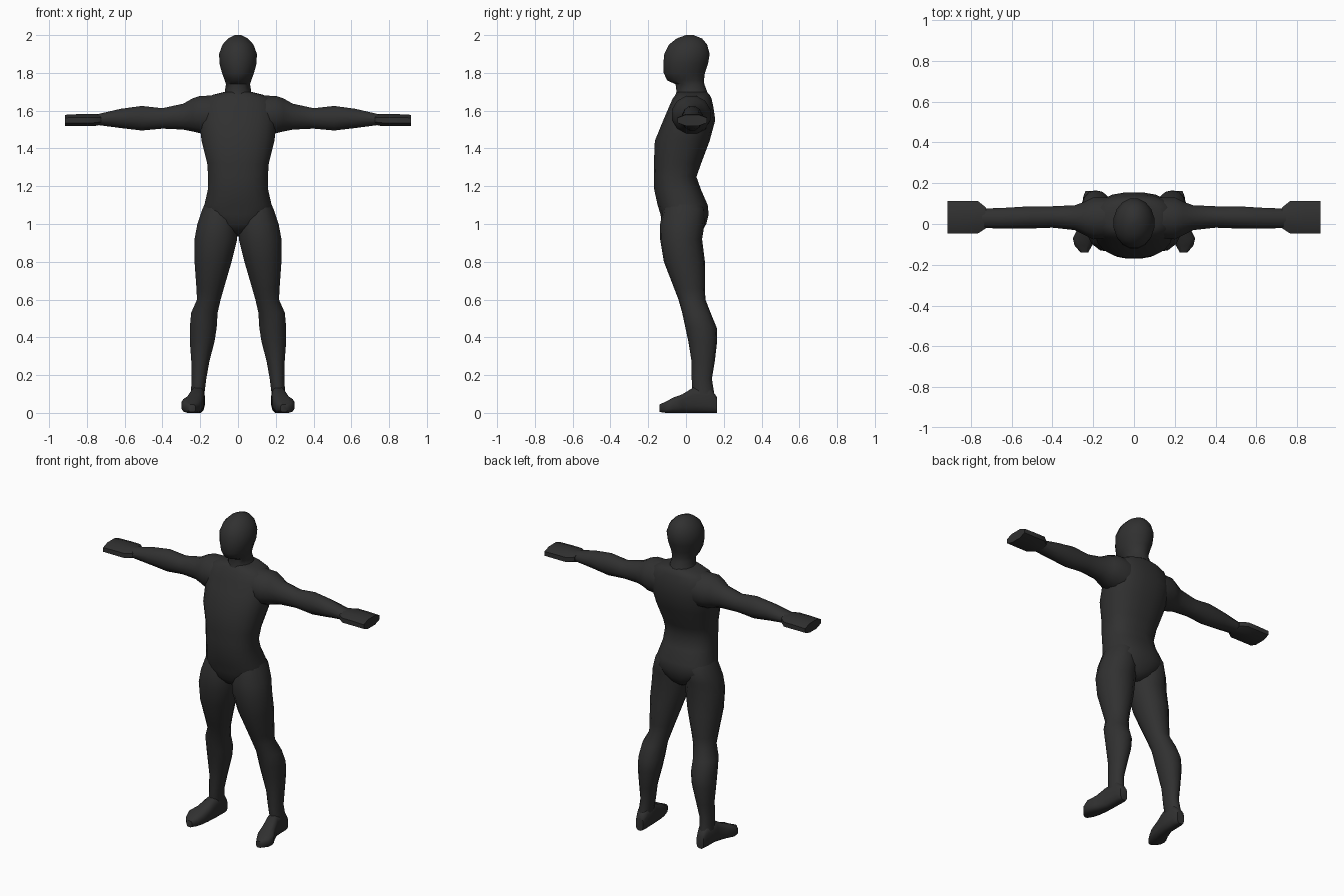
import bpy, bmesh, math

skin = bpy.data.materials.new("charcoal")
skin.diffuse_color = (0.03, 0.03, 0.03, 1)


def loft(name, axis, rings, sides=12, power=2.0, caps=(True, True), mirror=False):
    """Skin rounded rings (position, a_min, a_max, b_min, b_max) along an axis."""
    bm = bmesh.new()
    loops = []
    for p, a0, a1, b0, b1 in rings:
        loop = []
        for i in range(sides):
            t = 2 * math.pi * (i + 0.5) / sides
            c, s = math.cos(t), math.sin(t)
            c = math.copysign(abs(c) ** (2 / power), c)
            s = math.copysign(abs(s) ** (2 / power), s)
            # stretch so the flat-sided ring still fills its extents
            k = 1 / math.cos(math.pi / sides) ** (2 / power)
            a = (a0 + a1) / 2 + c * k * (a1 - a0) / 2
            b = (b0 + b1) / 2 + min(1, max(-1, s * k)) * (b1 - b0) / 2
            co = {"x": (p, a, b), "y": (a, p, b), "z": (a, b, p)}[axis]
            loop.append(bm.verts.new(co))
        loops.append(loop)
    for lo, hi in zip(loops, loops[1:]):
        for i in range(sides):
            j = (i + 1) % sides
            bm.faces.new((lo[i], lo[j], hi[j], hi[i]))
    for use, loop in zip(caps, (loops[0], loops[-1])):
        if use:
            bm.faces.new(loop)
    bmesh.ops.recalc_face_normals(bm, faces=bm.faces)
    mesh = bpy.data.meshes.new(name)
    bm.to_mesh(mesh)
    bm.free()
    mesh.materials.append(skin)
    ob = bpy.data.objects.new(name, mesh)
    bpy.context.collection.objects.link(ob)
    if mirror:
        ob.modifiers.new("mirror", "MIRROR").use_mirror_merge = False
    bpy.ops.object.select_all(action="DESELECT")
    ob.select_set(True)
    bpy.context.view_layer.objects.active = ob
    bpy.ops.object.shade_smooth_by_angle(angle=math.radians(50))
    return ob


def sym(z, half, y0, y1):
    return (z, -half, half, y0, y1)


# head and neck
loft("head", "z", [
    sym(1.67, 0.085, -0.06, 0.125), sym(1.70, 0.07, -0.05, 0.112),
    sym(1.74, 0.064, -0.055, 0.097), sym(1.76, 0.07, -0.10, 0.095),
    sym(1.80, 0.085, -0.118, 0.10), sym(1.85, 0.098, -0.12, 0.117),
    sym(1.90, 0.10, -0.115, 0.125), sym(1.95, 0.082, -0.09, 0.112),
    sym(1.982, 0.052, -0.05, 0.085), sym(2.0, 0.018, 0.0, 0.04),
], sides=16, caps=(False, True))

# torso from crotch to shoulders
loft("torso", "z", [
    sym(0.935, 0.02, -0.03, 0.05), sym(0.96, 0.07, -0.09, 0.085),
    sym(1.00, 0.14, -0.125, 0.107), sym(1.05, 0.185, -0.135, 0.12),
    sym(1.10, 0.178, -0.15, 0.115), sym(1.18, 0.16, -0.168, 0.08),
    sym(1.25, 0.158, -0.17, 0.055), sym(1.32, 0.163, -0.17, 0.08),
    sym(1.44, 0.193, -0.165, 0.125), sym(1.55, 0.205, -0.12, 0.155),
    sym(1.62, 0.20, -0.09, 0.145), sym(1.665, 0.175, -0.07, 0.135),
    sym(1.685, 0.13, -0.055, 0.125), sym(1.70, 0.07, -0.045, 0.11),
], sides=20, power=2.4)

# arms
loft("arm", "x", [
    (0.13, -0.07, 0.13, 1.47, 1.68), (0.20, -0.075, 0.13, 1.48, 1.678),
    (0.24, -0.055, 0.11, 1.49, 1.665), (0.29, -0.03, 0.092, 1.50, 1.637),
    (0.40, -0.018, 0.087, 1.505, 1.613), (0.51, -0.022, 0.087, 1.495, 1.625),
    (0.62, -0.022, 0.08, 1.508, 1.61), (0.75, -0.02, 0.075, 1.525, 1.58),
], caps=(False, False), mirror=True)

# mitten hands
loft("hand", "x", [
    (0.725, -0.02, 0.08, 1.525, 1.58), (0.765, -0.046, 0.112, 1.518, 1.582),
    (0.84, -0.046, 0.112, 1.518, 1.582), (0.915, -0.046, 0.112, 1.52, 1.578),
], sides=8, power=2.2, mirror=True)

# legs
loft("leg", "z", [
    (0.10, 0.178, 0.25, 0.035, 0.15), (0.18, 0.168, 0.245, 0.03, 0.137),
    (0.27, 0.152, 0.247, 0.03, 0.152), (0.38, 0.124, 0.255, 0.012, 0.165),
    (0.45, 0.113, 0.255, -0.003, 0.163), (0.53, 0.108, 0.248, -0.02, 0.13),
    (0.60, 0.092, 0.217, -0.04, 0.103), (0.66, 0.075, 0.22, -0.063, 0.10),
    (0.80, 0.034, 0.23, -0.117, 0.10), (0.92, 0.004, 0.23, -0.137, 0.085),
    (1.00, 0.004, 0.215, -0.137, 0.098), (1.08, 0.02, 0.188, -0.12, 0.10),
    (1.14, 0.04, 0.16, -0.10, 0.06),
], sides=14, caps=(False, False), mirror=True)

# feet, toes turned slightly outward
loft("foot", "y", [
    (0.163, 0.188, 0.238, 0.0, 0.085), (0.13, 0.176, 0.25, 0.0, 0.13),
    (0.04, 0.178, 0.252, 0.0, 0.135), (-0.02, 0.183, 0.275, 0.0, 0.098),
    (-0.07, 0.19, 0.30, 0.0, 0.08), (-0.105, 0.205, 0.292, 0.0, 0.06),
    (-0.14, 0.225, 0.262, 0.005, 0.045),
], sides=12, power=3.0, mirror=True)
